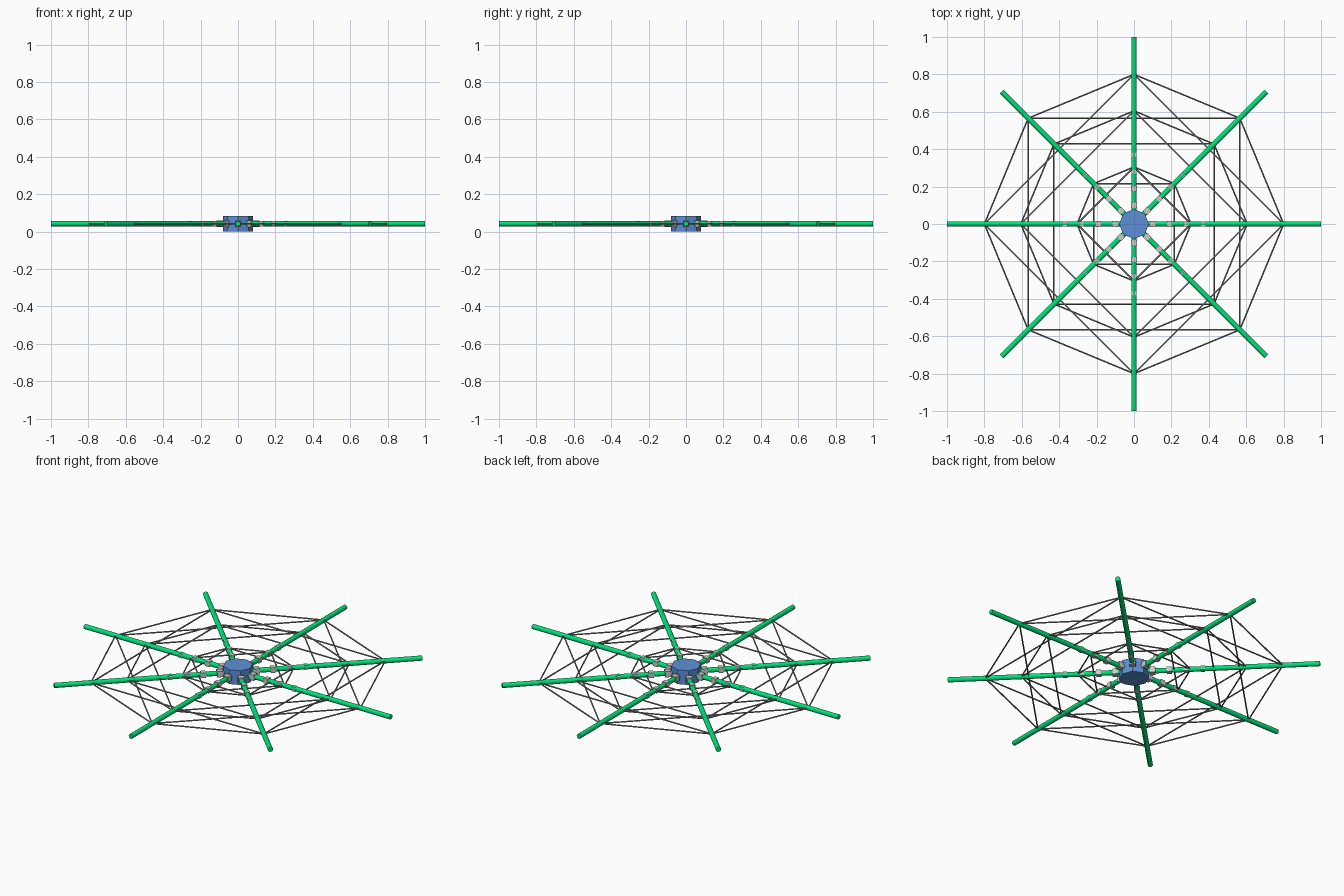
import bpy, math
from mathutils import Vector

if "Cube" in bpy.data.objects:
    bpy.data.objects.remove(bpy.data.objects["Cube"])

ZC = 0.042

def mat(name, col):
    m = bpy.data.materials.new(name)
    m.diffuse_color = (*col, 1)
    m.use_nodes = True
    m.node_tree.nodes["Principled BSDF"].inputs["Base Color"].default_value = m.diffuse_color
    return m

blue = mat("hub_blue", (0.11, 0.28, 0.68))
green = mat("arm_green", (0.0, 0.75, 0.2))
grey = mat("wire_grey", (0.25, 0.25, 0.25))

def finish(name, m=None):
    o = bpy.context.object
    o.name = name
    if m:
        o.data.materials.append(m)
    return o

def polar(r, a, z=ZC):
    return Vector((r * math.cos(a), r * math.sin(a), z))

def rod(name, p, q, rad, sides, m):
    d = q - p
    bpy.ops.mesh.primitive_cylinder_add(vertices=sides, radius=rad, depth=d.length,
        location=(p + q) / 2, rotation=d.to_track_quat('Z', 'Y').to_euler())
    o = finish(name, m)
    bpy.ops.object.shade_smooth_by_angle(angle=math.radians(50))
    return o

def block(name, r, a, size):
    bpy.ops.mesh.primitive_cube_add(size=1, location=polar(r, a), rotation=(0, 0, a))
    o = finish(name)
    o.scale = size
    return o

# eight-sided hub drum with its corners on the arms
bpy.ops.mesh.primitive_cylinder_add(vertices=8, radius=0.08, depth=0.084, location=(0, 0, 0.042))
finish("hub", blue)

angles = [i * math.pi / 4 for i in range(8)]

# arms with joint blocks that shrink outward
for i, a in enumerate(angles):
    rod(f"arm_{i}", polar(0.07, a), polar(1.0, a), 0.014, 16, green)
    for j, (r, s) in enumerate([(0.1, 0.034), (0.19, 0.03), (0.28, 0.027), (0.37, 0.025)]):
        block(f"joint_{i}_{j}", r, a, (s * 0.9, s, s))

# web wires: to the neighbouring arm and to the next but one
for k, r in enumerate((0.305, 0.605, 0.8)):
    for i in range(8):
        for step in (1, 2):
            rod(f"wire_{k}_{i}_{step}", polar(r, angles[i]),
                polar(r, angles[(i + step) % 8]), 0.004, 8, grey)
